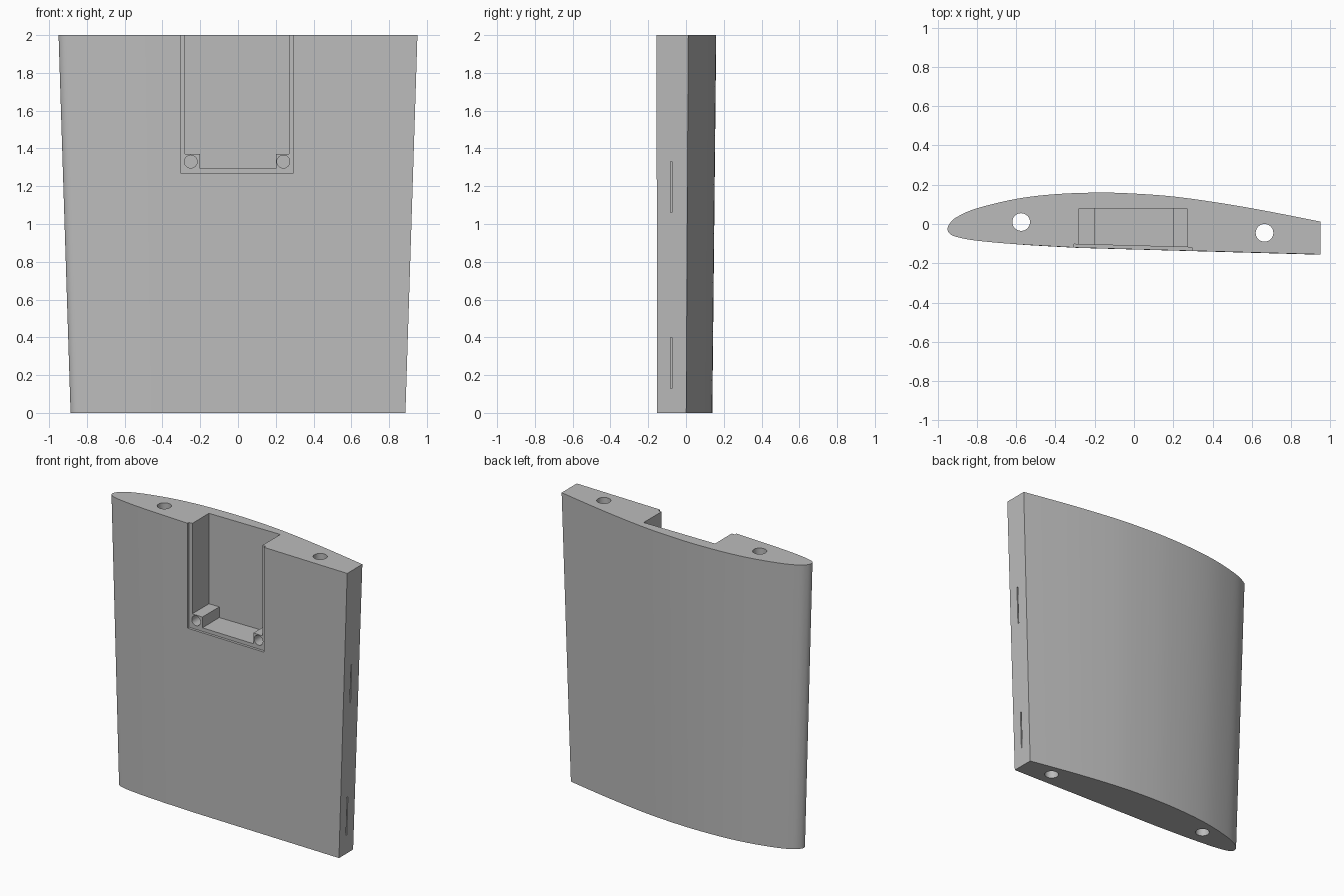
import bpy
import bmesh
import math
from mathutils import Vector

if "Cube" in bpy.data.objects:
    bpy.data.objects.remove(bpy.data.objects["Cube"], do_unlink=True)

grey = bpy.data.materials.new("plain grey")
grey.use_nodes = True
colour = (0.5, 0.5, 0.5, 1)
grey.diffuse_color = colour
grey.node_tree.nodes["Principled BSDF"].inputs["Base Color"].default_value = colour


def loft(name, start, end):
    """Closed solid between two matching rings of points."""
    bm = bmesh.new()
    a = [bm.verts.new(p) for p in start]
    b = [bm.verts.new(p) for p in end]
    n = len(a)
    for i in range(n):
        j = (i + 1) % n
        bm.faces.new((a[i], a[j], b[j], b[i]))
    bm.faces.new(a[::-1])
    bm.faces.new(b)
    bmesh.ops.recalc_face_normals(bm, faces=bm.faces)
    mesh = bpy.data.meshes.new(name)
    bm.to_mesh(mesh)
    bm.free()
    mesh.materials.append(grey)
    obj = bpy.data.objects.new(name, mesh)
    bpy.context.collection.objects.link(obj)
    return obj


def prism_y(name, outline, y0, y1):
    return loft(name, [(x, y0, z) for x, z in outline], [(x, y1, z) for x, z in outline])


def prism_z(name, outline, z0, z1):
    return loft(name, [(x, y, z0) for x, y in outline], [(x, y, z1) for x, y in outline])


def circle(cx, cy, r, n=32):
    return [(cx + r * math.cos(math.tau * i / n), cy + r * math.sin(math.tau * i / n))
            for i in range(n)]


def smooth_curve(points, steps=5):
    """Catmull-Rom curve through the points."""
    p = [Vector(q) for q in points]
    p = [2 * p[0] - p[1]] + p + [2 * p[-1] - p[-2]]
    out = []
    for a, b, c, d in zip(p, p[1:], p[2:], p[3:]):
        for s in range(steps):
            t = s / steps
            out.append(0.5 * (2 * b + (c - a) * t + (2 * a - 5 * b + 4 * c - d) * t ** 2
                              + (3 * b - a - 3 * c + d) * t ** 3))
    return out + [p[-2]]


# Tapered wing body: blunt trailing edge at +x, rounded leading edge at -x
section = smooth_curve([
    (0.95, 0.012), (0.8, 0.042), (0.6, 0.08), (0.4, 0.113), (0.2, 0.14), (0, 0.155),
    (-0.18, 0.16), (-0.4, 0.152), (-0.6, 0.128), (-0.8, 0.08), (-0.9, 0.037),
    (-0.938, 0.004), (-0.95, -0.027), (-0.938, -0.05), (-0.9, -0.067), (-0.8, -0.085),
    (-0.6, -0.103), (-0.3, -0.12)])
section.append(Vector((0.95, -0.155)))
taper = 0.933
wing = loft("wing_section",
            [(p.x * taper, p.y * taper - 0.01, 0) for p in section],
            [(p.x, p.y, 2) for p in section])

cutters = []

# Round spar holes running the full height
for x, y in ((-0.575, 0.01), (0.665, -0.045)):
    cutters.append(prism_z("spar_hole", circle(x, y, 0.045), -0.1, 2.1))

# Shallow cover recess, parallel to the front skin
cutters.append(prism_z("cover_recess", [(-0.305, -0.103), (0.295, -0.119),
                                        (0.295, -0.3), (-0.305, -0.3)], 1.27, 2.1))

# Deep bay, leaving a screw block in each lower corner
cutters.append(prism_y("bay", [(-0.28, 2.1), (-0.28, 1.37), (-0.2, 1.37), (-0.2, 1.295),
                               (0.2, 1.295), (0.2, 1.37), (0.27, 1.37), (0.27, 2.1)],
                       -0.3, 0.08))

# Screw holes in the blocks
for x in (-0.25, 0.24):
    cutters.append(prism_y("screw_hole", circle(x, 1.33, 0.034), -0.3, 0.03))

# Thin hinge slots in the trailing edge
for z0, z1 in ((0.13, 0.4), (1.06, 1.33)):
    cutters.append(prism_y("hinge_slot", [(0.76, z0), (1.1, z0), (1.1, z1), (0.76, z1)],
                           -0.083, -0.074))

bpy.ops.object.select_all(action="DESELECT")
wing.select_set(True)
bpy.context.view_layer.objects.active = wing
for cutter in cutters:
    mod = wing.modifiers.new(cutter.name, "BOOLEAN")
    mod.operation = "DIFFERENCE"
    mod.solver = "EXACT"
    mod.object = cutter
    bpy.ops.object.modifier_apply(modifier=mod.name)
    bpy.data.objects.remove(cutter, do_unlink=True)

bpy.ops.object.shade_smooth_by_angle(angle=math.radians(30))
